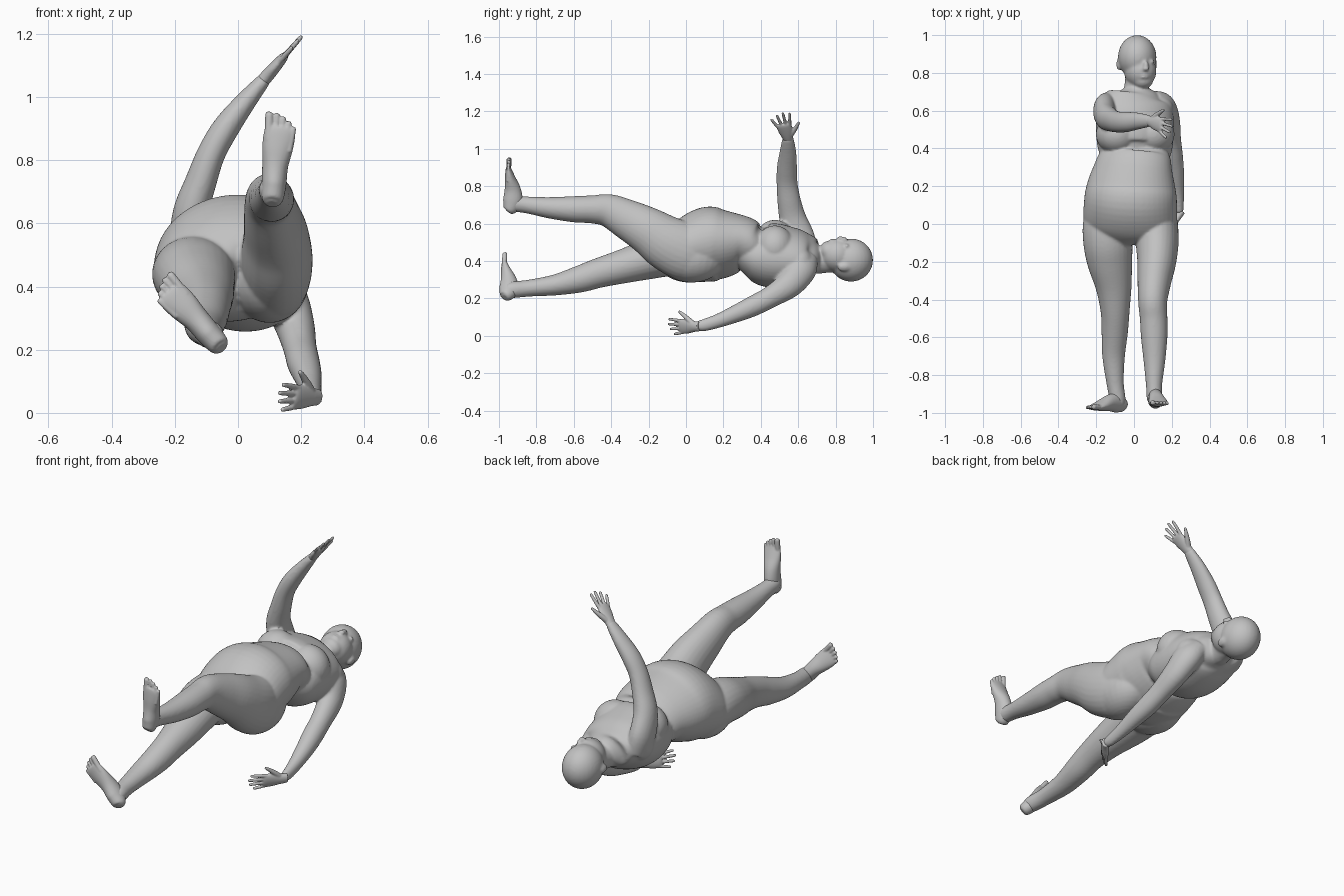
import bpy, bmesh, math
from mathutils import Vector, Matrix

cube = bpy.data.objects.get("Cube")
if cube:
    bpy.data.objects.remove(cube, do_unlink=True)

skin = bpy.data.materials.new("grey_skin")
skin.use_nodes = True
skin.diffuse_color = (0.54, 0.54, 0.54, 1)
skin.node_tree.nodes["Principled BSDF"].inputs["Base Color"].default_value = (0.54, 0.54, 0.54, 1)


def spline(rows, steps=5):
    """Catmull-Rom interpolation through rows of numbers."""
    rows = [Vector(r) for r in rows]
    out = []
    for i in range(len(rows) - 1):
        a, b, c, d = rows[max(i - 1, 0)], rows[i], rows[i + 1], rows[min(i + 2, len(rows) - 1)]
        for k in range(steps):
            t = k / steps
            out.append(0.5 * (2 * b + (c - a) * t + (2 * a - 5 * b + 4 * c - d) * t * t
                              + (3 * b - a - 3 * c + d) * t ** 3))
    return out + [rows[-1]]


def tube(bm, rows, side=(1, 0, 0), n=28):
    """Loft of ovals along a path; each row is x, y, z, half width, half depth."""
    pts = spline(rows)
    path = [Vector(p[:3]) for p in pts]
    rings = []
    for i, p in enumerate(pts):
        tan = (path[min(i + 1, len(path) - 1)] - path[max(i - 1, 0)]).normalized()
        u = Vector(side)
        u = (u - u.dot(tan) * tan).normalized()
        v = tan.cross(u)
        angles = [2 * math.pi * k / n for k in range(n)]
        rings.append([bm.verts.new(path[i] + u * math.cos(a) * p[3] + v * math.sin(a) * p[4])
                      for a in angles])
    for a, b in zip(rings, rings[1:]):
        for k in range(n):
            bm.faces.new((a[k], a[(k + 1) % n], b[(k + 1) % n], b[k]))
    bm.faces.new(rings[0][::-1])
    bm.faces.new(rings[-1])


def ball(bm, centre, radii, turn=0.0):
    m = Matrix.Translation(centre) @ Matrix.Rotation(turn, 4, 'Y') @ Matrix.Diagonal((*radii, 1))
    bmesh.ops.create_uvsphere(bm, u_segments=28, v_segments=18, radius=1, matrix=m)


def finish(name, bm, voxel, rounds):
    """Fuse the overlapping pieces into one smooth skin."""
    bmesh.ops.recalc_face_normals(bm, faces=bm.faces)
    me = bpy.data.meshes.new(name)
    bm.to_mesh(me)
    bm.free()
    me.materials.append(skin)
    ob = bpy.data.objects.new(name, me)
    bpy.context.collection.objects.link(ob)
    rm = ob.modifiers.new("fuse", 'REMESH')
    rm.mode, rm.voxel_size, rm.use_smooth_shade = 'VOXEL', voxel, True
    sm = ob.modifiers.new("soften", 'SMOOTH')
    sm.factor, sm.iterations = 0.5, rounds


def frame(origin, d, s):
    """Origin, unit length direction and unit side direction of a hand or foot."""
    o, d, s = Vector(origin), Vector(d).normalized(), Vector(s)
    return o, d, (s - s.dot(d) * d).normalized()


# chest, rolled with the right shoulder up
body = bmesh.new()
tube(body, [(.01, .72, .42, .06, .06), (.01, .69, .42, .125, .085), (.005, .655, .425, .175, .11),
            (.005, .6, .428, .203, .14), (.005, .5, .428, .208, .168), (.005, .42, .435, .202, .165),
            (.005, .37, .45, .19, .135), (.005, .3, .48, .15, .10)], side=(1, 0, -.24), n=48)
# belly and pelvis, rolled the other way
tube(body, [(.005, .42, .47, .14, .09), (.005, .365, .47, .187, .122), (-.003, .3, .492, .208, .148),
            (-.013, .2, .492, .236, .182), (-.018, .12, .488, .247, .2), (-.02, .0, .45, .245, .168),
            (-.02, -.06, .43, .19, .12), (-.01, -.085, .42, .1, .07)], side=(1, 0, .18), n=48)
# soft wide breasts
ball(body, (-.09, .475, .51), (.112, .105, .11))
ball(body, (.1, .475, .475), (.115, .105, .115))
# buttocks
ball(body, (-.12, .02, .40), (.135, .17, .115))
ball(body, (.1, .03, .42), (.125, .18, .135))

# legs
tube(body, [(.115, .08, .43, .10, .13), (.12, 0, .45, .112, .155), (.123, -.1, .495, .113, .147),
            (.12, -.2, .56, .103, .127), (.108, -.3, .615, .09, .11), (.099, -.41, .668, .077, .09),
            (.104, -.5, .676, .073, .075), (.107, -.6, .677, .07, .07), (.108, -.73, .685, .057, .057),
            (.106, -.85, .70, .043, .045), (.107, -.92, .706, .04, .043), (.107, -.95, .703, .03, .034)])
tube(body, [(-.13, .08, .44, .11, .11), (-.14, 0, .44, .13, .12), (-.138, -.1, .435, .13, .118),
            (-.128, -.2, .41, .12, .108), (-.108, -.33, .373, .096, .092), (-.1, -.46, .338, .077, .08),
            (-.102, -.57, .303, .07, .072), (-.108, -.7, .272, .06, .056), (-.1, -.84, .255, .046, .045),
            (-.086, -.93, .246, .042, .044), (-.08, -.965, .243, .032, .034)])

# arms: the left reaches down and back, the right is raised
tube(body, [(.1, .65, .42, .05, .06), (.148, .615, .36, .07, .085), (.18, .555, .277, .062, .073),
            (.196, .45, .207, .053, .058), (.207, .36, .16, .052, .055), (.219, .28, .124, .046, .048),
            (.23, .18, .083, .035, .038), (.238, .1, .058, .026, .033), (.24, .06, .054, .02, .026)])
tube(body, [(-.13, .63, .43, .06, .07), (-.155, .605, .52, .06, .085), (-.15, .57, .63, .057, .072),
            (-.118, .55, .73, .05, .062), (-.085, .54, .82, .045, .056), (-.04, .54, .90, .043, .054),
            (.02, .545, .98, .034, .045), (.074, .545, 1.045, .024, .033), (.086, .543, 1.06, .02, .028)])
ball(body, (.13, .61, .39), (.08, .07, .085))
ball(body, (-.14, .605, .47), (.07, .075, .09))

# neck and head, the face turned a little to its left
tube(body, [(0, .62, .43, .08, .07), (.008, .69, .405, .068, .072), (.014, .75, .405, .062, .068),
            (.018, .82, .41, .065, .07)])
ball(body, (.017, .883, .405), (.102, .117, .115))
ball(body, (.033, .81, .43), (.085, .092, .09), math.radians(20))
ball(body, (.046, .76, .455), (.056, .044, .052), math.radians(20))
ball(body, (.063, .838, .513), (.015, .026, .019))
ball(body, (.063, .822, .523), (.018, .012, .011))
for y, r in ((.792, .008), (.778, .009)):
    ball(body, (.057, y, .507), (.024, r, .011), math.radians(20))
for x, z in ((.024, .508), (.096, .483)):
    ball(body, (x, .86, z), (.017, .01, .008), math.radians(22))
for x, z in ((-.08, .405), (.108, .365)):
    ball(body, (x, .845, z), (.012, .034, .022), .35)
finish("body", body, .007, 7)


def foot(name, origin, d, s):
    """Foot from heel to toes; s points to the big toe."""
    o, d, s = frame(origin, d, s)
    up = Vector((0, 1, 0))
    up = (up - up.dot(d) * d).normalized()
    at = lambda a, l, h: tuple(o + d * a + s * l + up * h)
    bm = bmesh.new()
    tube(bm, [(*at(a, l, h), w, t) for a, l, h, w, t in (
        (0, 0, .036, .018, .016), (.013, 0, .042, .033, .036), (.06, 0, .054, .039, .052),
        (.12, .002, .049, .041, .044), (.18, 0, .031, .049, .029), (.225, -.002, .019, .05, .017),
        (.245, -.003, .016, .04, .011))], side=s)
    for i, tip in enumerate((.288, .287, .278, .265, .249)):
        r = .0135 if i == 0 else .0095
        l = (.036, .012, -.008, -.027, -.043)[i]
        tube(bm, [(*at(.2 - .008 * i, l * .85, .02), r, r), (*at(tip - .015, l, .017), r, r),
                  (*at(tip - .004, l, .015), r * .8, r * .8), (*at(tip, l, .014), r * .3, r * .3)],
             side=s, n=14)
    finish(name, bm, .0042, 2)


foot("left_foot", (.108, -.985, .665), (.1, .08, 1), (-1, 0, .1))
foot("right_foot", (-.053, -1.005, .207), (-.68, .07, .74), (.74, 0, .68))


def hand(name, origin, d, s, fan):
    """Hand from wrist to fingertips; s points to the thumb, fan scales the finger spread."""
    o, d, s = frame(origin, d, s)
    at = lambda a, l, h=0: tuple(o + d * a + s * l + d.cross(s) * h)
    bm = bmesh.new()
    tube(bm, [(*at(-.025, 0), .026, .02), (*at(.01, 0), .03, .021), (*at(.05, 0), .039, .019),
              (*at(.09, -.002), .04, .015), (*at(.105, -.002), .034, .01)], side=s)
    for i, length in enumerate((.085, .098, .092, .072)):
        l, spread = .029 - .02 * i, (.016 - .014 * i) * fan
        a = .088 - .003 * i
        tube(bm, [(*at(a, l), .0095, .0095), (*at(a + length * .5, l + spread * .6), .0085, .0085),
                  (*at(a + length * .93, l + spread), .007, .007),
                  (*at(a + length, l + spread), .003, .003)], side=s, n=14)
    tube(bm, [(*at(.01, .012), .016, .015), (*at(.045, .042), .014, .013), (*at(.075, .066), .01, .01),
              (*at(.095, .08), .007, .007), (*at(.1, .083), .003, .003)], side=d.cross(s), n=14)
    finish(name, bm, .004, 2)


hand("left_hand", (.238, .05, .05), (-.13, -.17, .004), (.2, -.15, 1), .5)
hand("right_hand", (.084, .545, 1.057), (.135, -.045, .155), (0, 1, 0), 1.0)
